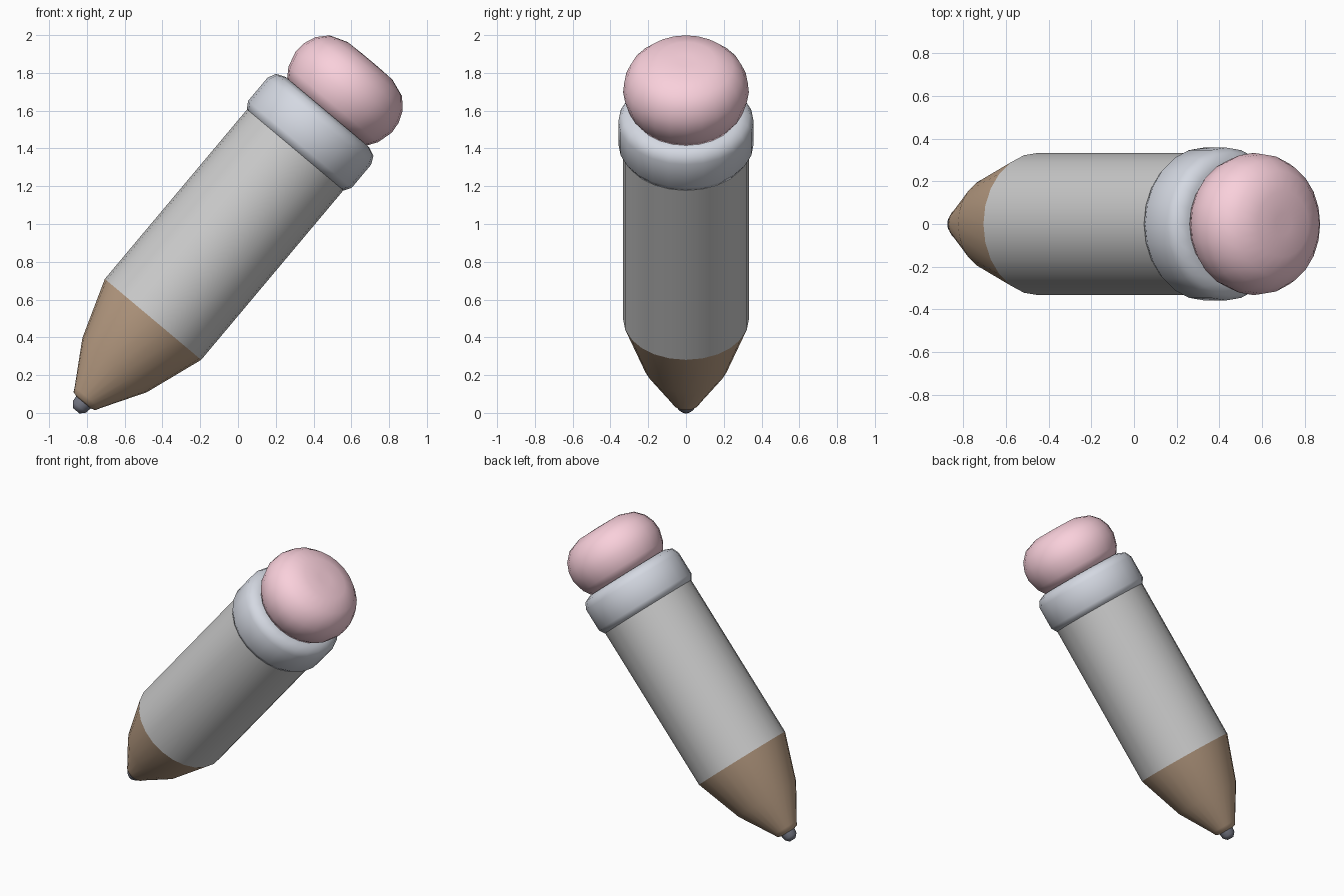
import bpy, bmesh, math
from mathutils import Matrix, Vector

if "Cube" in bpy.data.objects:
    bpy.data.objects.remove(bpy.data.objects["Cube"])

SIDES = 24
# pencil axis: leans 40 degrees toward +x, origin at the lower end of the barrel
PLACE = Matrix.Translation((-0.45, 0, 0.495)) @ Matrix.Rotation(math.radians(40), 4, 'Y')


def lathe(name, profile, color=None, sharp=30):
    """Turn (radius, height) points into a closed round part on the pencil axis."""
    bm = bmesh.new()
    rings = []
    for r, h in profile:
        rings.append([bm.verts.new(PLACE @ Vector((r * math.cos(a), r * math.sin(a), h)))
                      for a in (2 * math.pi * i / SIDES for i in range(SIDES))])
    for lo, hi in zip(rings, rings[1:]):
        for i in range(SIDES):
            j = (i + 1) % SIDES
            bm.faces.new((lo[i], lo[j], hi[j], hi[i]))
    bm.faces.new(rings[0][::-1])
    bm.faces.new(rings[-1])
    mesh = bpy.data.meshes.new(name)
    bm.to_mesh(mesh)
    bm.free()
    obj = bpy.data.objects.new(name, mesh)
    bpy.context.collection.objects.link(obj)
    if color:
        mat = bpy.data.materials.new(name + "_color")
        mat.diffuse_color = (*color, 1)
        mat.use_nodes = True
        mat.node_tree.nodes["Principled BSDF"].inputs["Base Color"].default_value = mat.diffuse_color
        mesh.materials.append(mat)
    bpy.ops.object.select_all(action='DESELECT')
    obj.select_set(True)
    bpy.context.view_layer.objects.active = obj
    bpy.ops.object.shade_smooth_by_angle(angle=math.radians(sharp))
    return obj


# grey barrel
lathe("barrel", [(0.333, 0), (0.333, 1.18)])

# sharpened wood
lathe("wood_tip", [(0.05, -0.573), (0.075, -0.565), (0.088, -0.54),
                   (0.223, -0.316), (0.333, 0)], (0.53, 0.37, 0.25), 50)

# lead point
lathe("lead", [(0.022, -0.632), (0.046, -0.606), (0.052, -0.56)], (0.2, 0.21, 0.26), 60)

# metal band with rounded rims
lathe("metal_band", [(0.29, 1.163), (0.335, 1.172), (0.358, 1.21),
                     (0.358, 1.37), (0.337, 1.414), (0.29, 1.434)], (0.66, 0.69, 0.76), 60)

# domed eraser
lathe("eraser", [(0.27, 1.425), (0.31, 1.485), (0.333, 1.57), (0.327, 1.635),
                 (0.302, 1.697), (0.25, 1.753), (0.155, 1.787), (0.05, 1.79)],
      (0.95, 0.63, 0.71), 60)
